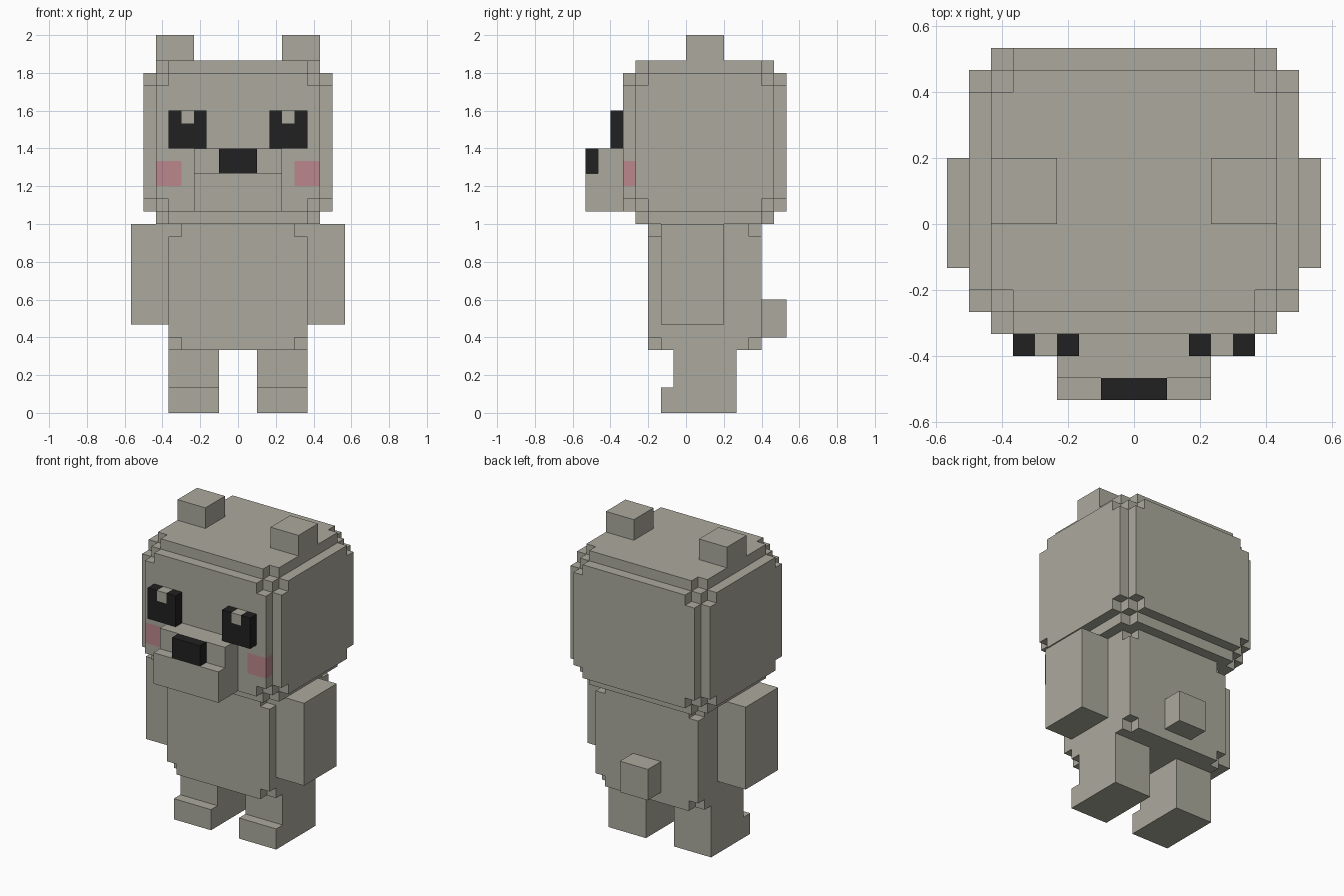
import bpy, bmesh
from mathutils import Vector

if "Cube" in bpy.data.objects:
    bpy.data.objects.remove(bpy.data.objects["Cube"])

U = 2 / 30  # edge length of one cube; the figure is 30 cubes tall


def material(name, rgb):
    m = bpy.data.materials.new(name)
    m.diffuse_color = (*rgb, 1)
    m.use_nodes = True
    m.node_tree.nodes["Principled BSDF"].inputs["Base Color"].default_value = m.diffuse_color
    return m


MATS = [material("warm_grey", (0.413, 0.402, 0.337)),
        material("black", (0.0152, 0.0152, 0.0152)),
        material("pink", (0.50, 0.242, 0.263))]
GREY, BLACK, PINK = range(3)
parts = {}  # part name -> {cube cell: colour index}


def block(name, x, y, z, colour=GREY, keep=lambda d: True, mirror=False):
    """Fill a box of cubes (x inclusive, y and z half open).
    keep() gets the sorted distances of a cube to the box sides."""
    for side in ((1, -1) if mirror else (1,)):
        part = name + {1: "_right", -1: "_left"}[side] if mirror else name
        cells = parts.setdefault(part, {})
        for i in range(x[0], x[1] + 1):
            for j in range(*y):
                for k in range(*z):
                    d = sorted((min(i - x[0], x[1] - i),
                                min(j - y[0], y[1] - 1 - j),
                                min(k - z[0], z[1] - 1 - k)))
                    if keep(d):
                        cells[side * i, j, k] = colour


# head with stepped edges and notched corners
block("head", (-7, 7), (-5, 8), (15, 28),
      keep=lambda d: d[0] > 0 or (d[1] > 0 and d[1:] != [1, 1]))
# rosy cheeks wrap around the front edge of the face
for s in (1, -1):
    for i in (5, 6):
        for k in (18, 19):
            parts["head"][s * i, -5, k] = PINK
block("ear", (4, 6), (0, 3), (28, 30), mirror=True)

# eyes with a highlight cube
block("eye", (3, 5), (-6, -5), (21, 24), BLACK, mirror=True)
block("eye", (4, 4), (-6, -5), (23, 24), GREY, mirror=True)

# stepped muzzle and nose
block("muzzle", (-3, 3), (-8, -5), (16, 19))
block("muzzle", (-3, 3), (-7, -5), (19, 21))
block("nose", (-1, 1), (-8, -7), (19, 21), BLACK)

# body with its eight corner cubes removed
block("body", (-5, 5), (-3, 6), (5, 15), keep=lambda d: d != [0, 0, 0])
block("tail", (-1, 1), (6, 8), (6, 9))
block("arm", (6, 8), (-2, 3), (7, 15), mirror=True)

# legs with protruding toes
block("leg", (2, 5), (-1, 4), (0, 5), mirror=True)
block("leg", (2, 5), (-2, -1), (0, 2), mirror=True)

# turn each part into a clean outer skin
filled = set().union(*parts.values())
for name, cells in parts.items():
    bm = bmesh.new()
    for cell, colour in cells.items():
        centre = Vector((cell[0], cell[1] + 0.5, cell[2] + 0.5))
        for axis in range(3):
            for s in (1, -1):
                n = Vector((0, 0, 0))
                n[axis] = s
                if tuple(int(c + o) for c, o in zip(cell, n)) in filled:
                    continue
                a = Vector((0, 0, 0))
                a[(axis + 1) % 3] = 1
                b = n.cross(a)
                corners = (-a - b, a - b, a + b, b - a)
                face = bm.faces.new([bm.verts.new((centre + (n + c) / 2) * U)
                                     for c in corners])
                face.material_index = colour
    bmesh.ops.remove_doubles(bm, verts=bm.verts, dist=U / 10)
    bmesh.ops.dissolve_limit(bm, angle_limit=0.01, verts=bm.verts,
                             edges=bm.edges, delimit={'MATERIAL'})
    mesh = bpy.data.meshes.new(name)
    bm.to_mesh(mesh)
    bm.free()
    for m in MATS:
        mesh.materials.append(m)
    bpy.context.collection.objects.link(bpy.data.objects.new(name, mesh))
